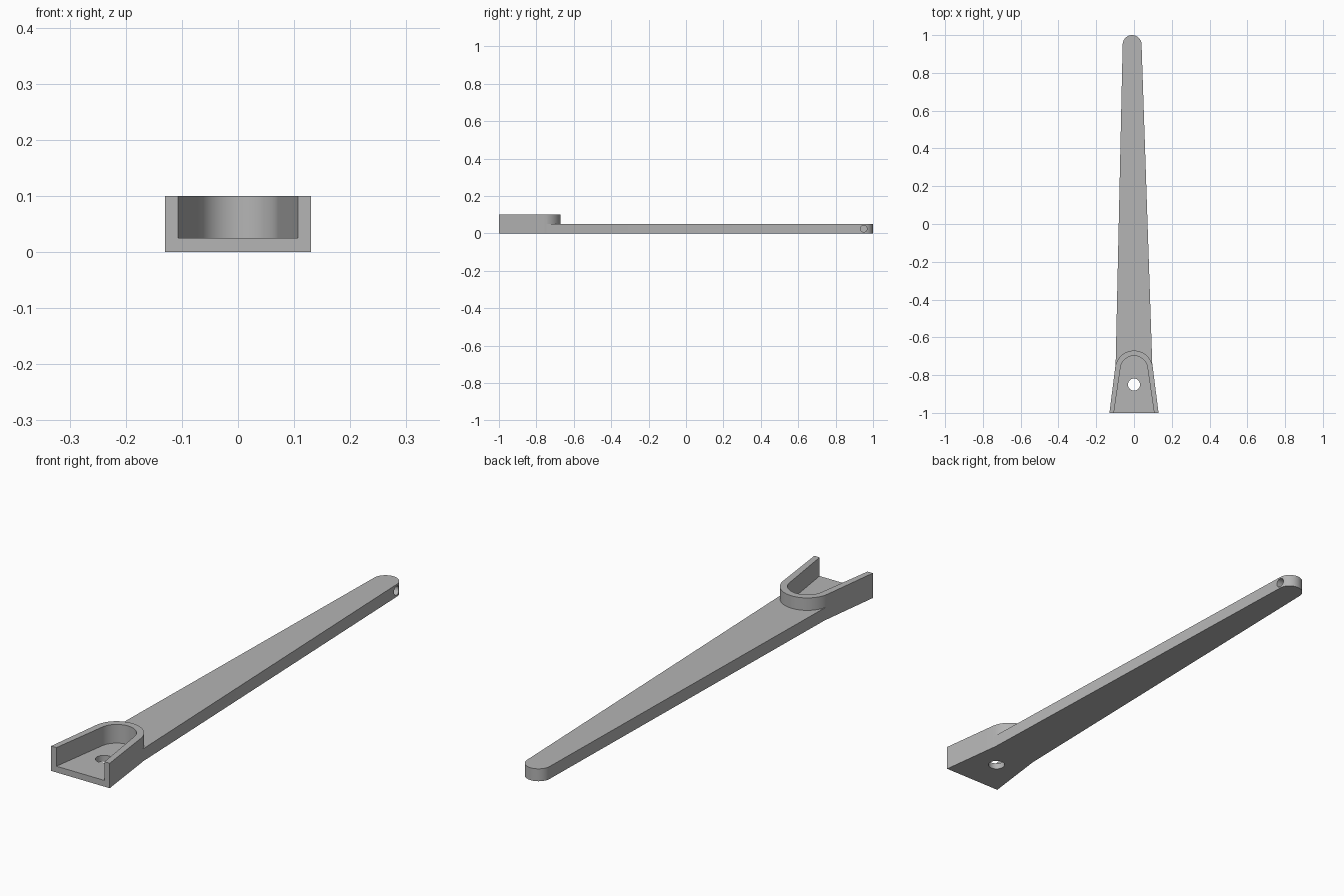
import bpy
import bmesh
from math import sin, cos, radians, pi
from mathutils import Matrix

cube = bpy.data.objects.get("Cube")
if cube:
    bpy.data.objects.remove(cube, do_unlink=True)

grey = bpy.data.materials.new("plain_grey")
grey.use_nodes = True
colour = (0.46, 0.46, 0.46, 1)
grey.diffuse_color = colour
grey.node_tree.nodes["Principled BSDF"].inputs["Base Color"].default_value = colour


def add_object(name, bm):
    bmesh.ops.recalc_face_normals(bm, faces=bm.faces)
    mesh = bpy.data.meshes.new(name)
    bm.to_mesh(mesh)
    bm.free()
    mesh.materials.append(grey)
    obj = bpy.data.objects.new(name, mesh)
    bpy.context.collection.objects.link(obj)
    return obj


def tongue(name, base, y_base, centre, radius, start, z0, z1):
    """Extruded outline: straight base, tapering sides and a round end."""
    steps = 32
    outline = [(-base, y_base), (base, y_base)]
    for i in range(steps + 1):
        a = radians(start) + radians(180 - 2 * start) * i / steps
        outline.append((centre[0] + radius * cos(a), centre[1] + radius * sin(a)))
    bm = bmesh.new()
    face = bm.faces.new([bm.verts.new((x, y, z0)) for x, y in outline])
    top = bmesh.ops.extrude_face_region(bm, geom=[face])["geom"]
    verts = [g for g in top if isinstance(g, bmesh.types.BMVert)]
    bmesh.ops.translate(bm, verts=verts, vec=(0, 0, z1 - z0))
    return add_object(name, bm)


def drill(name, radius, depth, location, axis=None):
    bm = bmesh.new()
    matrix = Matrix.Translation(location)
    if axis:
        matrix = matrix @ Matrix.Rotation(pi / 2, 4, axis)
    bmesh.ops.create_cone(bm, cap_ends=True, segments=32, radius1=radius,
                          radius2=radius, depth=depth, matrix=matrix)
    return add_object(name, bm)


def combine(target, other, operation):
    other.hide_render = True
    mod = target.modifiers.new(operation, "BOOLEAN")
    mod.operation = operation
    mod.solver = "EXACT"
    mod.object = other
    bpy.context.view_layer.objects.active = target
    bpy.ops.object.modifier_apply(modifier=mod.name)
    bpy.data.objects.remove(other, do_unlink=True)


# Long tapered arm and the raised bracket at its wide end
lever = tongue("lever_arm", 0.098, -0.78, (-0.01, 0.95), 0.05, 1.5, 0, 0.05)
bracket = tongue("bracket", 0.13, -1, (0, -0.77), 0.1, 7.5, 0, 0.1)
combine(lever, bracket, "UNION")

# Open-fronted pocket, floor hole and blind pin hole at the tip
pocket = tongue("pocket_cutter", 0.108, -1.01, (0, -0.77), 0.072, 8.5, 0.025, 0.2)
combine(lever, pocket, "DIFFERENCE")
combine(lever, drill("floor_hole_cutter", 0.032, 0.2, (0, -0.85, 0)), "DIFFERENCE")
combine(lever, drill("pin_hole_cutter", 0.018, 0.1, (0.05, 0.95, 0.025), "Y"), "DIFFERENCE")

bpy.ops.object.select_all(action="DESELECT")
lever.select_set(True)
bpy.context.view_layer.objects.active = lever
bpy.ops.object.shade_smooth_by_angle(angle=radians(30))
